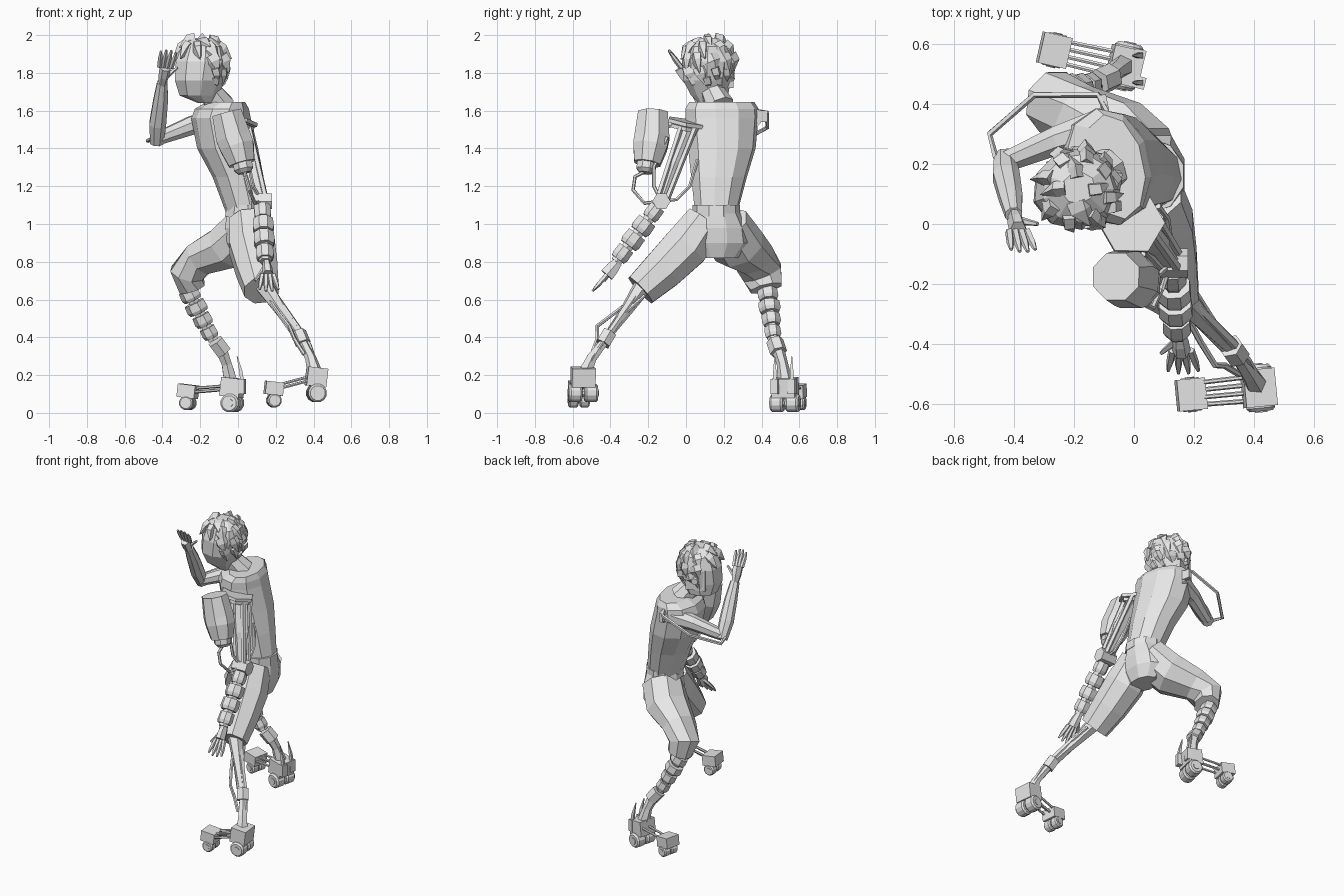
import bpy, bmesh, math, random
from mathutils import Vector, Matrix

random.seed(4)
if "Cube" in bpy.data.objects:
    bpy.data.objects.remove(bpy.data.objects["Cube"], do_unlink=True)

grey = bpy.data.materials.new("plain grey")
grey.use_nodes = True
grey.diffuse_color = (0.8, 0.8, 0.8, 1)
grey.node_tree.nodes["Principled BSDF"].inputs["Base Color"].default_value = (0.8, 0.8, 0.8, 1)


def finish(name, bm):
    bmesh.ops.recalc_face_normals(bm, faces=bm.faces)
    mesh = bpy.data.meshes.new(name)
    bm.to_mesh(mesh)
    bm.free()
    mesh.materials.append(grey)
    obj = bpy.data.objects.new(name, mesh)
    bpy.context.collection.objects.link(obj)
    return obj


def loft(name, rings):
    """Skin a row of equal rings and cap both ends."""
    bm = bmesh.new()
    rows = [[bm.verts.new(p) for p in ring] for ring in rings]
    n = len(rows[0])
    for a, b in zip(rows, rows[1:]):
        for i in range(n):
            j = (i + 1) % n
            bm.faces.new((a[i], a[j], b[j], b[i]))
    bm.faces.new(rows[0])
    bm.faces.new(rows[-1])
    return finish(name, bm)


def body(name, spans, yaw=0.0, n=10):
    """Stack level ovals given as z, x range, y range."""
    rings = []
    for z, x0, x1, y0, y1 in spans:
        c = Vector(((x0 + x1) / 2, (y0 + y1) / 2, z))
        turn = Matrix.Rotation(yaw, 3, 'Z')
        rings.append([])
        for i in range(n):
            a = math.tau * (i + 0.5) / n
            p = Vector(((x1 - x0) / 2 * math.cos(a), (y1 - y0) / 2 * math.sin(a), 0))
            rings[-1].append(c + turn @ p * 1.04)
    return loft(name, rings)


def limb(name, pts, radii, n=8, flat=1.0):
    """Tube through points, with one radius or a radius per point."""
    pts = [Vector(p) for p in pts]
    if isinstance(radii, (int, float)):
        radii = [radii] * len(pts)
    whole = pts[-1] - pts[0]
    k = min(range(3), key=lambda i: abs(whole[i]))
    ref = Vector([1.0 if i == k else 0.0 for i in range(3)])
    rings = []
    for i, p in enumerate(pts):
        d = pts[min(i + 1, len(pts) - 1)] - pts[max(i - 1, 0)]
        u = d.cross(ref).normalized()
        v = d.cross(u).normalized() * flat
        angles = [math.tau * (j + 0.5) / n for j in range(n)]
        rings.append([p + radii[i] * (u * math.cos(a) + v * math.sin(a)) for a in angles])
    return loft(name, rings)


def box(name, centre, size, yaw=0.0, tilt=0.0):
    bm = bmesh.new()
    m = (Matrix.Translation(centre) @ Matrix.Rotation(yaw, 4, 'Z')
         @ Matrix.Rotation(tilt, 4, 'Y') @ Matrix.Diagonal((*size, 1)))
    bmesh.ops.create_cube(bm, size=1, matrix=m)
    return finish(name, bm)


def collars(name, a, b, radii, fill, n=8):
    """Row of separate armour collars round a thin core."""
    a, b = Vector(a), Vector(b)
    limb(name + "_core", (a, b), min(radii) * 0.7, 6)
    step = 1 / len(radii)
    for i, r in enumerate(radii):
        p, q = a.lerp(b, i * step), a.lerp(b, (i + fill) * step)
        limb(f"{name}_collar_{i + 1}", (p, p.lerp(q, 0.7), q), (r * 0.95, r, r * 0.85), n)


def hand(name, wrist, knuckles, tips, side, thumb, spread):
    """Flat palm with four fingers and a thumb."""
    wrist, knuckles, tips, side = map(Vector, (wrist, knuckles, tips, side))
    limb(name + "_palm", (wrist, wrist.lerp(knuckles, 0.5), knuckles), (0.028, 0.04, 0.043), 6, 0.7)
    for i in range(4):
        s = (i - 1.5) / 1.5
        p = knuckles + side * s * 0.03
        q = tips + side * s * spread - (tips - knuckles) * 0.15 * abs(s)
        limb(f"{name}_finger_{i + 1}", (p, p.lerp(q, 0.6), q), (0.014, 0.013, 0.006), 5)
    limb(name + "_thumb", (wrist.lerp(knuckles, 0.3), thumb), (0.017, 0.007), 5)


# torso, pelvis and neck
body("torso", [(1.06, -.06, .16, .05, .27), (1.25, -.13, .13, .03, .32), (1.4, -.21, .1, .015, .365),
               (1.56, -.24, .06, .0, .38), (1.61, -.22, .05, .0, .38), (1.645, -.16, .03, .02, .36)], 0.2)
body("waistband", [(1.04, -.07, .17, .04, .28), (1.1, -.06, .165, .04, .28)])
body("shorts_seat", [(1.06, -.06, .165, .05, .28), (.98, -.07, .17, .01, .32),
                     (.9, -.06, .16, .0, .33), (.82, -.02, .13, .06, .27)])
limb("neck", ((-.09, .18, 1.62), (-.16, .13, 1.72)), (.08, .06))

# short trouser legs
limb("shorts_left_leg", ((.055, .1, 1.02), (.075, 0, .88), (.1, -.12, .76), (.125, -.24, .65)),
     (.11, .13, .118, .098))
limb("shorts_right_leg", ((.04, .2, .99), (-.06, .28, .88), (-.2, .36, .82), (-.27, .405, .74), (-.245, .425, .66)),
     (.12, .125, .098, .095, .075), 8, 1.2)

# head, face and ear
body("head", [(1.64, -.21, -.14, .07, .14), (1.68, -.31, -.11, .03, .22), (1.76, -.335, -.07, -.01, .235),
              (1.86, -.33, -.05, -.015, .25), (1.94, -.3, -.07, .01, .23), (1.985, -.24, -.13, .07, .17)], 0.3, 9)
box("ear_plate", (-.225, .21, 1.79), (.13, .04, .14), 0.35)
limb("ear", ((-.23, .225, 1.79), (-.24, .25, 1.79)), (.032, .022), 7)

# chunky hair, left open over the face
centre = Vector((-.19, .115, 1.85))
face_angle = math.radians(-160)


def on_head(az, el, r):
    return centre + r * Vector((math.cos(az) * math.cos(el), math.sin(az) * math.cos(el), math.sin(el)))


for row, (el, count) in enumerate(((72, 4), (46, 8), (18, 10), (-10, 10), (-32, 9))):
    for i in range(count):
        az = math.tau * (i + 0.5 * (row % 2)) / count + random.uniform(-.12, .12)
        away = abs((az - face_angle + math.pi) % math.tau - math.pi)
        if el < 20 and away < 1.3:
            continue
        e = math.radians(el)
        limb(f"hair_tuft_{row}_{i}", (on_head(az, e, .118), on_head(az + .1, e - .25, .128),
             on_head(az + .25, e - .65, random.uniform(.14, .162))), (.05, .046, .002), 5, 0.6)

# raised right arm with a bent guard rail
limb("right_upper_arm", ((-.08, .33, 1.56), (-.25, .28, 1.52), (-.43, .205, 1.45)), (.07, .052, .036))
limb("right_forearm", ((-.43, .22, 1.43), (-.425, .16, 1.53), (-.41, .09, 1.65), (-.4, .03, 1.75)),
     (.038, .048, .042, .03))
hand("right_hand", (-.4, .03, 1.74), (-.385, -.025, 1.83), (-.365, -.095, 1.925), (1, 0, -.1), (-.32, 0, 1.83), .04)
limb("arm_guard_rail", ((-.09, .37, 1.6), (-.12, .43, 1.59), (-.33, .43, 1.51), (-.48, .3, 1.44), (-.46, .22, 1.45)),
     .011, 5)
box("rail_mount", (-.1, .4, 1.57), (.025, .06, .06), 0.2)

# shoulder plate and canister
limb("shoulder_plate", ((-.01, 0, 1.5), (-.008, .004, 1.52)), .095, 6)
limb("shoulder_plate_top", ((-.01, .002, 1.525), (-.008, .006, 1.545)), .112, 6)
limb("canister_bracket", ((-.02, -.06, 1.53), (-.03, -.14, 1.51)), .016, 6)
limb("canister", ((-.06, -.175, 1.59), (-.025, -.18, 1.46), (-.005, -.19, 1.41), (.02, -.205, 1.32)),
     (.085, .1, .098, .075))
limb("canister_nozzle", ((.02, -.205, 1.34), (.03, -.212, 1.29), (.035, -.215, 1.27)), (.055, .055, .035))

# mechanical left arm
elbow = Vector((.125, -.13, 1.12))
for i in range(4):
    a = math.tau * (i + 0.5) / 4
    off = Vector((math.cos(a), math.sin(a), 0))
    limb(f"arm_rod_{i + 1}", (Vector((.02, .01, 1.51)) + off * .055, elbow + off * .035), .016, 5)
limb("arm_piston", ((.02, .01, 1.5), (.075, -.06, 1.32), (.085, -.075, 1.28), elbow), (.045, .045, .036, .03), 6)
limb("left_elbow", (elbow - Vector((.055, 0, 0)), elbow + Vector((.055, 0, 0))), .048, 6)
collars("left_forearm", (.128, -.15, 1.09), (.145, -.37, .8), (.048, .06, .06, .05), 0.82)
hand("left_hand", (.15, -.36, .8), (.158, -.42, .73), (.165, -.5, .64), (1, 0, 0), (.09, -.43, .7), .05)

# hoses
limb("canister_hose", ((.035, -.215, 1.28), (.04, -.27, 1.25), (.06, -.28, 1.18), (.09, -.22, 1.11), elbow), .01, 6)
limb("arm_hose", (elbow, (.12, -.05, 1.13), (.11, .02, 1.2), (.08, .06, 1.34)), .01, 6)
limb("spare_hose", ((.03, -.1, 1.46), (.06, -.17, 1.3), (.08, -.17, 1.2), elbow), .01, 6)

# right shin of stacked collars
collars("right_shin", (-.265, .43, .65), (-.13, .465, .385), (.056, .06, .052, .045), 0.8, 7)
limb("right_ankle_joint", ((-.12, .47, .38), (-.075, .49, .32)), .046, 6)
limb("right_ankle", ((-.09, .485, .34), (-.06, .51, .26), (-.04, .525, .17)), (.035, .03, .04), 6)

# left shin of thin rods
for s in (-1, 1):
    limb(f"left_shin_rod_{s}", ((.14 + s * .02, -.23, .67), (.33 + s * .018, -.42, .4)), .02, 6)
limb("left_shin_core", ((.14, -.23, .67), (.22, -.31, .55), (.33, -.42, .4)), (.05, .035, .022), 6)
limb("left_ankle_joint", ((.32, -.405, .425), (.345, -.44, .365)), .042, 6)
limb("left_ankle", ((.34, -.43, .38), (.385, -.5, .29), (.41, -.54, .2)), (.025, .03, .042), 6)
limb("left_shin_hose", ((.15, -.26, .62), (.22, -.39, .52), (.27, -.47, .46), (.3, -.47, .39), (.35, -.5, .31)), .011, 6)
limb("left_shin_strut", ((.2, -.22, .62), (.27, -.33, .52), (.38, -.45, .36), (.42, -.52, .24)), .01, 6)


def skate(side, heel, toe, axle_drop, radius):
    """Heel and toe blocks on wheels, tied by rods."""
    heel, toe = Vector(heel), Vector(toe)
    f = (toe - heel).normalized()
    s = f.cross(Vector((0, 0, 1))).normalized()
    yaw = math.atan2(-f.y, -f.x)
    box(side + "_heel_block", heel, (.105, .125, .1), yaw, 0.12)
    box(side + "_toe_block", toe, (.095, .105, .07), yaw, 0.12)
    for i, w in enumerate((-.045, -.015, .015, .045)):
        lift = Vector((0, 0, .012 if i % 2 else -.008))
        limb(f"{side}_skate_rod_{i + 1}", (heel + s * w * .9 + lift, toe + s * w * .8 + lift), .008, 6)
    for part, p, r, drop, gap in (("heel", heel, radius, axle_drop, .042), ("toe", toe, radius * .76, axle_drop * .75, .03)):
        hub = p - Vector((0, 0, drop))
        for w in (-gap, gap):
            c = hub + s * w
            limb(f"{side}_{part}_wheel_{w}", (c - s * gap * .85, c - s * gap * .6, c + s * gap * .6, c + s * gap * .85),
                 (r * .8, r, r, r * .8), 12)
        limb(f"{side}_{part}_axle", (hub - s * gap * 1.95, hub + s * gap * 1.95), r * .45, 8)


skate("left", (.415, -.545, .19), (.19, -.567, .13), .085, .05)
skate("right", (-.03, .525, .135), (-.265, .578, .115), .083, .05)

# heel fins on the right skate
for y in (.47, .56):
    box(f"heel_fin_mount_{y}", (.02, y, .14), (.035, .04, .08), -.25)
    limb(f"heel_fin_{y}", ((.025, y, .14), (.015, y, .22), (-.005, y, .3)), (.015, .012, .003), 4)
